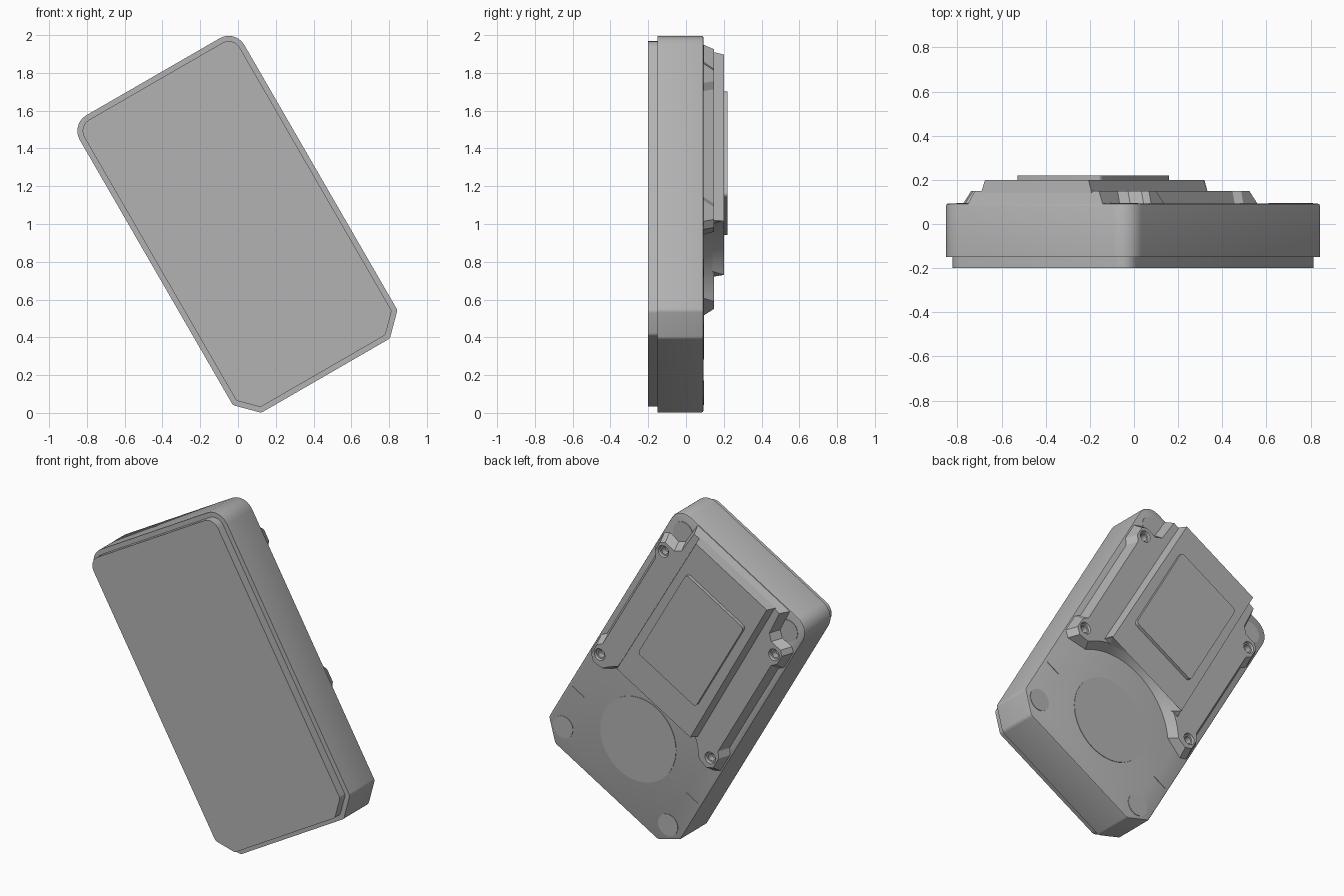
import bpy, bmesh, math
from mathutils import Vector

if "Cube" in bpy.data.objects:
    bpy.data.objects.remove(bpy.data.objects["Cube"])

TILT = math.radians(30)          # whole case leans sideways in the x-z plane
C, S = math.cos(TILT), math.sin(TILT)

grey = bpy.data.materials.new("mid grey")
grey.diffuse_color = (0.45, 0.45, 0.45, 1)
grey.use_nodes = True
grey.node_tree.nodes["Principled BSDF"].inputs["Base Color"].default_value = grey.diffuse_color


def place(a, b, y):
    """Case width a, case length b and depth y to world space."""
    return Vector((C * a - S * b, y, 1 + S * a + C * b))


def loft(name, layers):
    """Solid through stacked outlines: [(y, [(a, b), ...]), ...]."""
    bm = bmesh.new()
    rings = [[bm.verts.new(place(a, b, y)) for a, b in pts] for y, pts in layers]
    n = len(rings[0])
    for lo, hi in zip(rings, rings[1:]):
        for i in range(n):
            j = (i + 1) % n
            bm.faces.new((lo[i], lo[j], hi[j], hi[i]))
    bm.faces.new(rings[0][::-1])
    bm.faces.new(rings[-1])
    bmesh.ops.recalc_face_normals(bm, faces=bm.faces)
    me = bpy.data.meshes.new(name)
    bm.to_mesh(me)
    bm.free()
    me.materials.append(grey)
    ob = bpy.data.objects.new(name, me)
    bpy.context.collection.objects.link(ob)
    return ob


def fillet(corners, steps=6):
    """Round each (a, b, radius) corner of a convex polygon."""
    out = []
    for i, (a, b, r) in enumerate(corners):
        p = Vector((a, b))
        u = (Vector(corners[i - 1][:2]) - p).normalized()
        v = (Vector(corners[(i + 1) % len(corners)][:2]) - p).normalized()
        half = u.angle(v) / 2
        centre = p + (u + v).normalized() * (r / math.sin(half))
        t0 = p + u * (r / math.tan(half)) - centre
        t1 = p + v * (r / math.tan(half)) - centre
        sweep = t0.angle_signed(t1)
        for k in range(steps + 1):
            ang = -sweep * k / steps
            c, s = math.cos(ang), math.sin(ang)
            out.append((centre.x + c * t0.x - s * t0.y, centre.y + s * t0.x + c * t0.y))
    return out


def mirror(half):
    """Complete an outline whose right half runs from bottom to top."""
    return half + [(-a, b) for a, b in reversed(half) if a > 1e-6]


def circle(a, b, r, n=32):
    return [(a + r * math.cos(2 * math.pi * i / n), b + r * math.sin(2 * math.pi * i / n))
            for i in range(n)]


def case_outline(d):
    """Rounded top corners, chamfered bottom corners, inset by d."""
    w, top, bot, leg = 0.503 - d, 0.9 - d, -0.927 + d, 0.11 - 0.586 * d
    half = [(w - leg, bot, 0.03), (w, bot + leg, 0.03), (w, top, 0.095 - d)]
    return fillet(half + [(-a, b, r) for a, b, r in reversed(half)])


def arc(r, b_end, n=16):
    """Upper arc of the round bay, from its apex out to height b_end."""
    end = math.asin((b_end + 0.5) / r)
    return [(r * math.cos(t), -0.5 + r * math.sin(t))
            for t in (math.pi / 2 + (end - math.pi / 2) * k / n for k in range(n + 1))]


def lower_plate_outline(d):
    side = [(0.43 + d, -0.27 - d), (0.465 + d, -0.24 - d), (0.465 + d, -0.165 + d),
            (0.44 + d, -0.13 + d), (0.44 + d, 0.57 - d), (0.465 + d, 0.605 - d),
            (0.465 + d, 0.67 + d), (0.44 + d, 0.695 + d), (0.37 + d, 0.695 + d),
            (0.335 + d, 0.73 + d), (0.325 + d, 0.88 + d * 0.5)]
    pts = arc(0.44 - d, -0.26)
    pts[0] = (0.0, pts[0][1])
    return mirror(pts + side)


def upper_plate_outline(d):
    pts = arc(0.455 - d, -0.145)
    pts[0] = (0.0, pts[0][1])
    return mirror(pts + [(0.28 + d, -0.15), (0.27 + d, 0.88 + d * 0.25)])


def cut(target, cutter):
    """Subtract the cutter, then discard it."""
    mod = target.modifiers.new("cut", 'BOOLEAN')
    mod.operation, mod.solver, mod.object = 'DIFFERENCE', 'EXACT', cutter
    bpy.context.view_layer.objects.active = target
    bpy.ops.object.modifier_apply(modifier=mod.name)
    bpy.data.objects.remove(cutter)


# Main case and the slightly smaller front panel
loft("case_body", [(-0.15, case_outline(0)), (0.083, case_outline(0)),
                   (0.09, case_outline(0.003)), (0.092, case_outline(0.008))])
loft("front_panel", [(-0.2, case_outline(0.028)), (-0.149, case_outline(0.028))])

# Lower rear plate with four stepped screw holes
lower = loft("rear_lower_plate", [(0.085, lower_plate_outline(0.03)),
                                  (0.149, lower_plate_outline(0))])
for a in (-0.422, 0.422):
    for b in (-0.202, 0.64):
        cut(lower, loft("hole_cutter", [(0.1, circle(a, b, 0.022)), (0.135, circle(a, b, 0.022)),
                                        (0.136, circle(a, b, 0.03)), (0.17, circle(a, b, 0.042))]))

# Upper rear plate with a shallow label recess
upper = loft("rear_upper_plate", [(0.14, upper_plate_outline(0.02)), (0.2, upper_plate_outline(0))])
recess = fillet([(0.22, 0.05, 0.02), (0.22, 0.69, 0.02), (-0.22, 0.69, 0.02), (-0.22, 0.05, 0.02)])
cut(upper, loft("recess_cutter", [(0.194, recess), (0.22, recess)]))

# Faint round pads on the rear floor
loft("bay_disc", [(0.09, circle(0, -0.5, 0.25, 48)), (0.095, circle(0, -0.5, 0.25, 48))])
for a in (-0.4, 0.4):
    for b in (-0.8, 0.785):
        loft("corner_pad", [(0.09, circle(a, b, 0.065)), (0.095, circle(a, b, 0.065))])

# Small ribs beside the bay
for s in (-1, 1):
    rib = [(s * 0.39, -0.55), (s * 0.48, -0.55), (s * 0.48, -0.544), (s * 0.39, -0.544)]
    loft("floor_rib", [(0.09, rib), (0.095, rib)])

# Smooth the rounded walls, keep hard edges crisp
bpy.ops.object.select_all(action='SELECT')
bpy.context.view_layer.objects.active = bpy.data.objects["case_body"]
bpy.ops.object.shade_smooth_by_angle(angle=math.radians(25))
